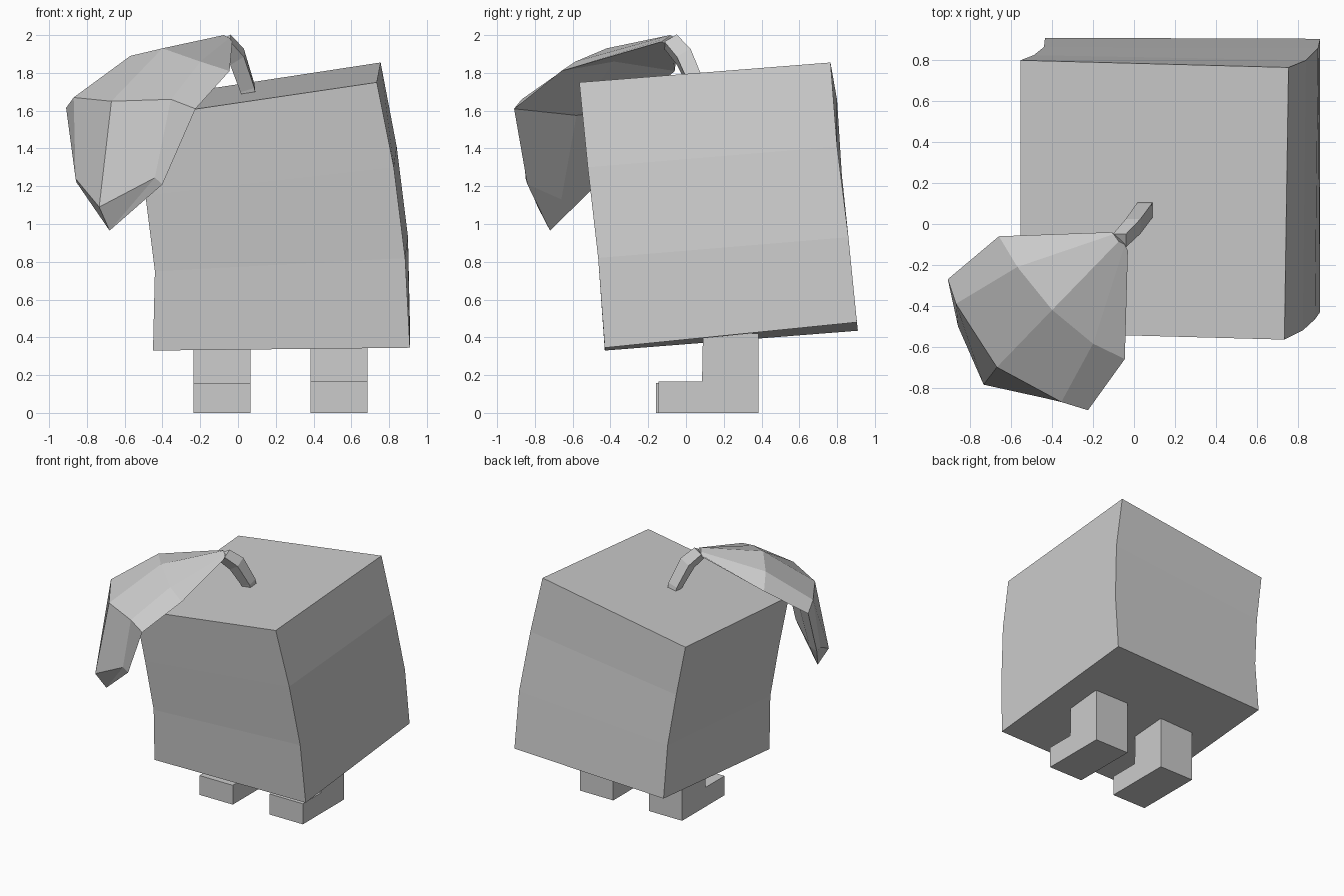
import bpy, bmesh

if "Cube" in bpy.data.objects:
    bpy.data.objects.remove(bpy.data.objects["Cube"])


def loft(name, rings):
    """Join closed rings of equal point count, capping both ends."""
    bm = bmesh.new()
    rows = [[bm.verts.new(p) for p in ring] for ring in rings]
    n = len(rows[0])
    for a, b in zip(rows, rows[1:]):
        for i in range(n):
            j = (i + 1) % n
            bm.faces.new((a[i], a[j], b[j], b[i]))
    bm.faces.new(rows[0])
    bm.faces.new(rows[-1])
    bmesh.ops.remove_doubles(bm, verts=bm.verts[:], dist=0.0005)
    bmesh.ops.recalc_face_normals(bm, faces=bm.faces[:])
    mesh = bpy.data.meshes.new(name)
    bm.to_mesh(mesh)
    bm.free()
    ob = bpy.data.objects.new(name, mesh)
    bpy.context.collection.objects.link(ob)
    return ob


# Body: leaning box, four rings of corners (front left, front right, back right, back left)
loft("body", [
    [(-.45, -.43, .33), (.91, -.43, .345), (.91, .905, .48), (-.435, .91, .435)],
    [(-.44, -.455, .75), (.885, -.465, .82), (.9, .86, .93), (-.44, .865, .85)],
    [(-.49, -.495, 1.15), (.825, -.52, 1.30), (.84, .80, 1.41), (-.49, .825, 1.26)],
    [(-.555, -.53, 1.56), (.735, -.565, 1.75), (.755, .765, 1.855), (-.555, .80, 1.655)],
])

# Legs: L-shaped side profile extruded across x
for name, x0, front, foot_z in (("left_leg", -.235, -.16, .157), ("right_leg", .385, -.145, .167)):
    profile = [(front, 0), (.385, 0), (.385, .42), (.09, .42), (.085, foot_z), (front, foot_z)]
    loft(name, [[(x, y, z) for y, z in profile] for x in (x0, x0 + .30)])

# Stem: square rings tilting toward the leaf
stem = []
for cx, cy, cz, h, tilt in ((.057, .072, 1.68, .037, 0), (.05, .063, 1.72, .037, .3),
                            (-.005, -.012, 1.885, .036, .6), (-.072, -.082, 1.965, .032, .6)):
    stem.append([(cx + sx * h, cy + sy * h, cz + tilt * h * (sx + sy))
                 for sx, sy in ((-1, -1), (1, -1), (1, 1), (-1, 1))])
loft("stem", stem)

# Leaf: left edge, left top, ridge, right top, right edge, underside
tip = (-.68, -.72, .965)
loft("leaf", [
    [(-.11, -.04, 1.965), (-.10, -.05, 1.985), (-.075, -.085, 2.0),
     (-.045, -.10, 1.985), (-.03, -.13, 1.965), (-.06, -.075, 1.94)],
    [(-.66, -.06, 1.81), (-.57, -.21, 1.89), (-.40, -.42, 1.93),
     (-.20, -.585, 1.86), (-.045, -.66, 1.81), (-.36, -.38, 1.86)],
    [(-.91, -.27, 1.615), (-.87, -.39, 1.67), (-.67, -.70, 1.65),
     (-.355, -.87, 1.66), (-.225, -.91, 1.61), (-.58, -.58, 1.575)],
    [(-.855, -.46, 1.22), (-.86, -.50, 1.24), (-.735, -.785, 1.09),
     (-.44, -.85, 1.245), (-.40, -.84, 1.21), (-.65, -.66, 1.13)],
    [tip] * 6,
][:-1])

# Leaf tip: closes the last ring into a point
bm = bmesh.new()
leaf = bpy.data.objects["leaf"]
bm.from_mesh(leaf.data)
end = max(bm.faces, key=lambda f: len(f.verts) * 10 - f.calc_center_median().z)
bmesh.ops.poke(bm, faces=[end])
bm.verts.ensure_lookup_table()
bm.verts[-1].co = tip
bmesh.ops.recalc_face_normals(bm, faces=bm.faces[:])
bm.to_mesh(leaf.data)
bm.free()
